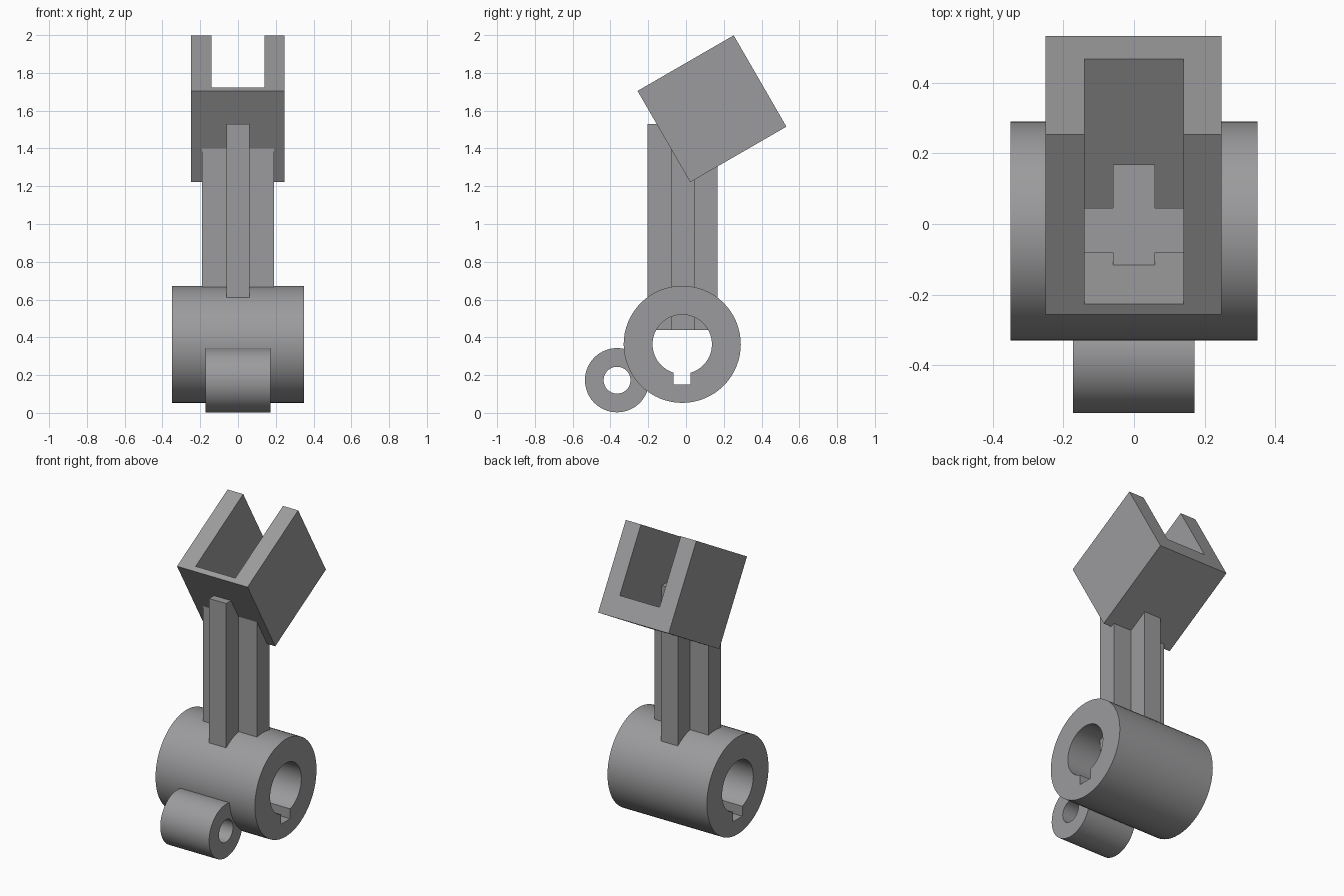
import bpy, bmesh, math
from mathutils import Matrix, Vector

if "Cube" in bpy.data.objects:
    bpy.data.objects.remove(bpy.data.objects["Cube"])

steel = bpy.data.materials.new("grey_steel")
steel.diffuse_color = (0.33, 0.33, 0.34, 1)
steel.use_nodes = True
steel.node_tree.nodes["Principled BSDF"].inputs["Base Color"].default_value = steel.diffuse_color


def finish(bm, name):
    bmesh.ops.recalc_face_normals(bm, faces=bm.faces)
    mesh = bpy.data.meshes.new(name)
    bm.to_mesh(mesh)
    bm.free()
    mesh.materials.append(steel)
    ob = bpy.data.objects.new(name, mesh)
    bpy.context.collection.objects.link(ob)
    return ob


def box(name, lo, hi, matrix=Matrix()):
    lo, hi = Vector(lo), Vector(hi)
    bm = bmesh.new()
    bmesh.ops.create_cube(bm, size=1, matrix=matrix
                          @ Matrix.Translation((lo + hi) / 2)
                          @ Matrix.Diagonal((hi - lo).to_4d()))
    return finish(bm, name)


def rod(name, x0, x1, y, z, r, sides=64):
    bm = bmesh.new()
    bmesh.ops.create_cone(bm, cap_ends=True, segments=sides, radius1=r, radius2=r,
                          depth=x1 - x0,
                          matrix=Matrix.Translation(((x0 + x1) / 2, y, z))
                          @ Matrix.Rotation(math.pi / 2, 4, 'Y'))
    return finish(bm, name)


def cut(ob, cutters):
    for c in cutters:
        bpy.context.view_layer.objects.active = ob
        mod = ob.modifiers.new("cut", 'BOOLEAN')
        mod.operation, mod.solver, mod.object = 'DIFFERENCE', 'EXACT', c
        bpy.ops.object.modifier_apply(modifier=mod.name)
        bpy.data.objects.remove(c)


# Main hub with bore and keyway
hub = rod("hub", -0.35, 0.35, -0.02, 0.363, 0.31)
cut(hub, [rod("bore_cutter", -0.5, 0.5, -0.02, 0.363, 0.157),
          box("keyway_cutter", (-0.5, -0.067, 0.15), (0.5, 0.025, 0.35))])

# Small pin sleeve on the front of the hub
sleeve = rod("pin_sleeve", -0.173, 0.171, -0.365, 0.173, 0.17)
cut(sleeve, [rod("pin_cutter", -0.5, 0.5, -0.365, 0.173, 0.071)])

# Arm with a cross-shaped section
half = [(0.06, -0.205), (0.06, -0.08), (0.19, -0.08),
        (0.19, 0.045), (0.06, 0.045), (0.06, 0.168)]
outline = half + [(-x, y) for x, y in reversed(half)]
bm = bmesh.new()
face = bm.faces.new([bm.verts.new((x, y, 0.44)) for x, y in outline])
ext = bmesh.ops.extrude_face_region(bm, geom=[face])
bmesh.ops.translate(bm, vec=(0, 0, 1.09),
                    verts=[g for g in ext["geom"] if isinstance(g, bmesh.types.BMVert)])
arm = finish(bm, "cross_arm")

# Tilted fork: two cheeks, floor and thin front wall around a channel
tilt = Matrix.Translation((0, 0.1375, 1.61)) @ Matrix.Rotation(math.radians(30), 4, 'X')
fork = box("fork", (-0.25, -0.294, -0.279), (0.247, 0.294, 0.279), tilt)
cut(fork, [box("channel_cutter", (-0.14, -0.259, -0.149), (0.14, 0.6, 0.6), tilt)])

# Smooth round walls, sharp corners
for ob in (hub, sleeve, arm, fork):
    bpy.ops.object.select_all(action='DESELECT')
    ob.select_set(True)
    bpy.context.view_layer.objects.active = ob
    bpy.ops.object.shade_smooth_by_angle(angle=math.radians(30))
